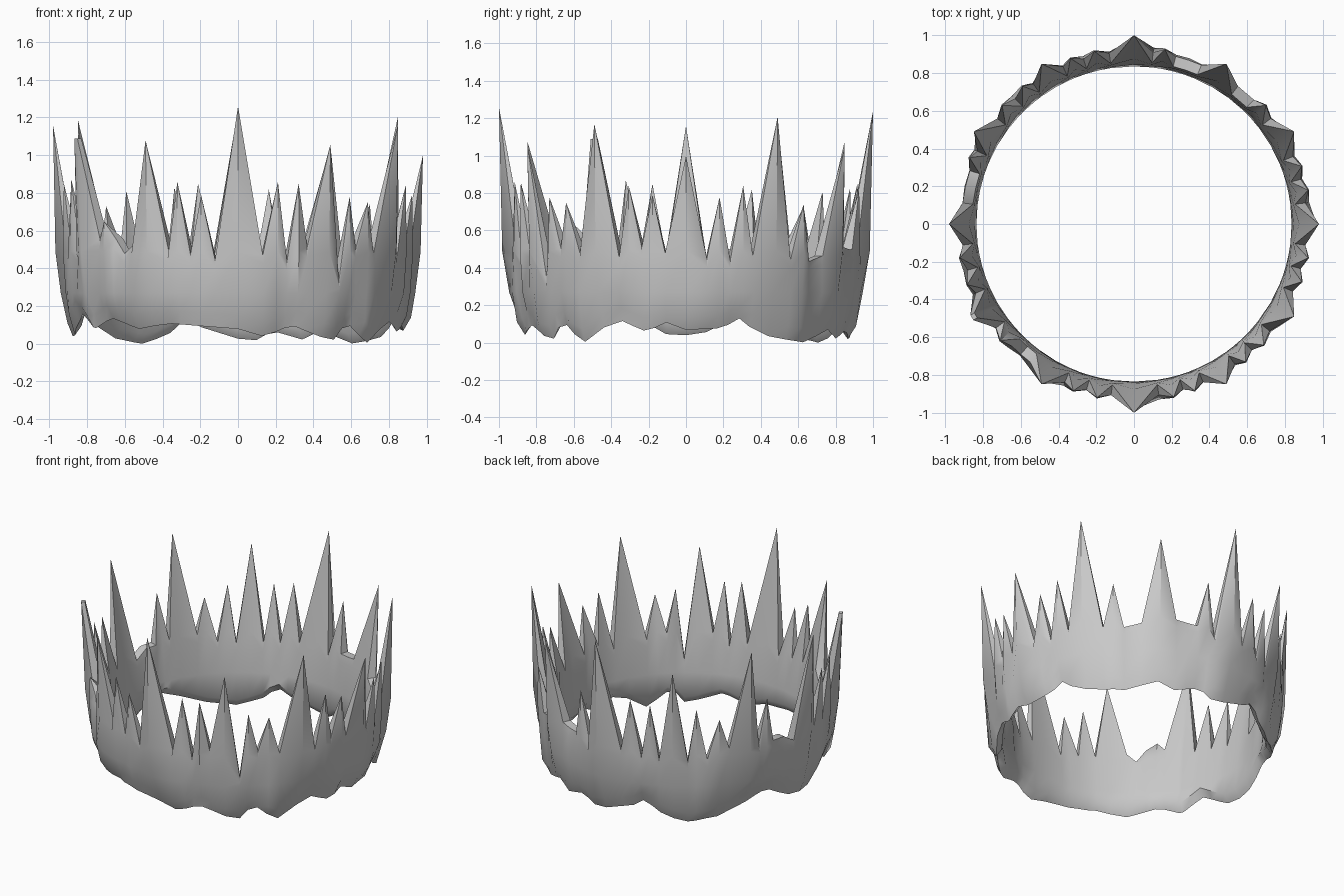
import bpy, bmesh, math, random

random.seed(4)
cube = bpy.data.objects.get("Cube")
if cube:
    bpy.data.objects.remove(cube)

# One plain grey metal
metal = bpy.data.materials.new("grey_metal")
metal.use_nodes = True
grey = (0.58, 0.58, 0.58, 1)
metal.diffuse_color = grey
metal.node_tree.nodes["Principled BSDF"].inputs["Base Color"].default_value = grey

# Large spike heights, one every 30 degrees from +x
major = [1.01, 1.22, 1.06, 1.25, 1.09, 1.2, 1.17, 1.1, 1.09, 1.27, 1.07, 1.18]
# Small spikes: angle and height
minor = [(11, .79), (19, .85), (42, .75), (80, .83), (103, .86), (111, .84),
         (129, .82), (138, .74), (158, .83), (191, .86), (200, .88),
         (221, .66), (250, .87), (258, .8), (283, .87),
         (290, .86), (309, .79), (317, .76), (341, .85), (349, .8)]
# Turning points of the ragged lower edge: angle and height
lower = [(0, .08), (13, .09), (20, .15), (25, .06), (37, .03), (48, .01),
         (59, .09), (66, .03), (78, .08), (86, .01), (93, .06), (102, .09),
         (108, .15), (115, .06), (125, .01), (138, .04), (160, .17),
         (172, .07), (185, .04), (200, .17), (210, .09), (220, .15),
         (233, .09), (245, .12), (270, .09), (279, .05), (289, .11),
         (305, .02), (311, .13), (321, .01), (335, .14), (346, .07),
         (353, .12), (360, .08)]


def lower_edge(a):
    a %= 360
    for (a0, z0), (a1, z1) in zip(lower, lower[1:]):
        if a <= a1:
            return z0 + (z1 - z0) * (a - a0) / (a1 - a0)


def valley_height(a):
    if 300 < a < 307:
        return .34
    if 210 < a < 240:
        return random.uniform(.48, .58)
    return random.uniform(.44, .53)


# Spikes in order round the ring: angle, height, half width, tip radius, flat
spikes = [(30 * i, h, 7, 1.0 if i in (3, 9) else .98, i == 7)
          for i, h in enumerate(major)]
spikes += [(a, h, 4, .94, False) for a, h in minor]
spikes.sort()

# Columns: angle, top height, tip radius (None for a valley), half depth
columns = []
for k, (a, h, w, r, flat) in enumerate(spikes):
    for off in ((-.9, .9) if flat else (0,)):
        columns.append((a + off, h, r, .012 if flat else 0))
    nxt = spikes[(k + 1) % len(spikes)]
    end = nxt[0] if nxt[0] > a else nxt[0] + 360
    if end - a > w + nxt[2] + 2:
        first, last = a + w, end - nxt[2]
        steps = max(1, round((last - first) / 5))
        stops = [first + (last - first) * s / steps for s in range(steps + 1)]
    else:
        stops = [a + (end - a) * w / (w + nxt[2])]
    for s in stops:
        columns.append((s, valley_height(s), None, 0))


def section(a, top, tip, half):
    """Closed radial section: outer foot up to the tip, then down the inside."""
    foot = lower_edge(a)
    wob = random.uniform(-.015, .015)
    if tip is None:
        return [(.87, foot), (.9 + wob, foot + .07), (.925 + wob, .28),
                (.925 + wob, top * .9), (.915, top), (.86, top),
                (.85, top * .9), (.84, .25), (.835, foot + .05)]
    bulge = max(0, tip - .95) * .75
    return [(.875, foot), (.905 + wob, foot + .07), (.93 + bulge * .4, .28),
            (.945 + bulge, .5), (tip + half, top), (tip - half, top),
            (.875, .52), (.845, .25), (.835, foot + .05)]


# Crown shell
bm = bmesh.new()
rings = []
for a, top, tip, half in columns:
    t = math.radians(a)
    rings.append([bm.verts.new((r * math.cos(t), r * math.sin(t), z))
                  for r, z in section(a, top, tip, half)])
for k, ring in enumerate(rings):
    nxt = rings[(k + 1) % len(rings)]
    n = len(ring)
    for i in range(n):
        j = (i + 1) % n
        bm.faces.new((ring[i], nxt[i], nxt[j], ring[j]))
bmesh.ops.remove_doubles(bm, verts=bm.verts, dist=.0005)
bmesh.ops.recalc_face_normals(bm, faces=bm.faces)

# Stand it on the ground
floor = min(v.co.z for v in bm.verts)
for v in bm.verts:
    v.co.z -= floor

mesh = bpy.data.meshes.new("spiked_crown")
bm.to_mesh(mesh)
bm.free()
mesh.materials.append(metal)
crown = bpy.data.objects.new("spiked_crown", mesh)
bpy.context.collection.objects.link(crown)
bpy.ops.object.select_all(action='DESELECT')
crown.select_set(True)
bpy.context.view_layer.objects.active = crown
bpy.ops.object.shade_smooth_by_angle(angle=math.radians(45))
